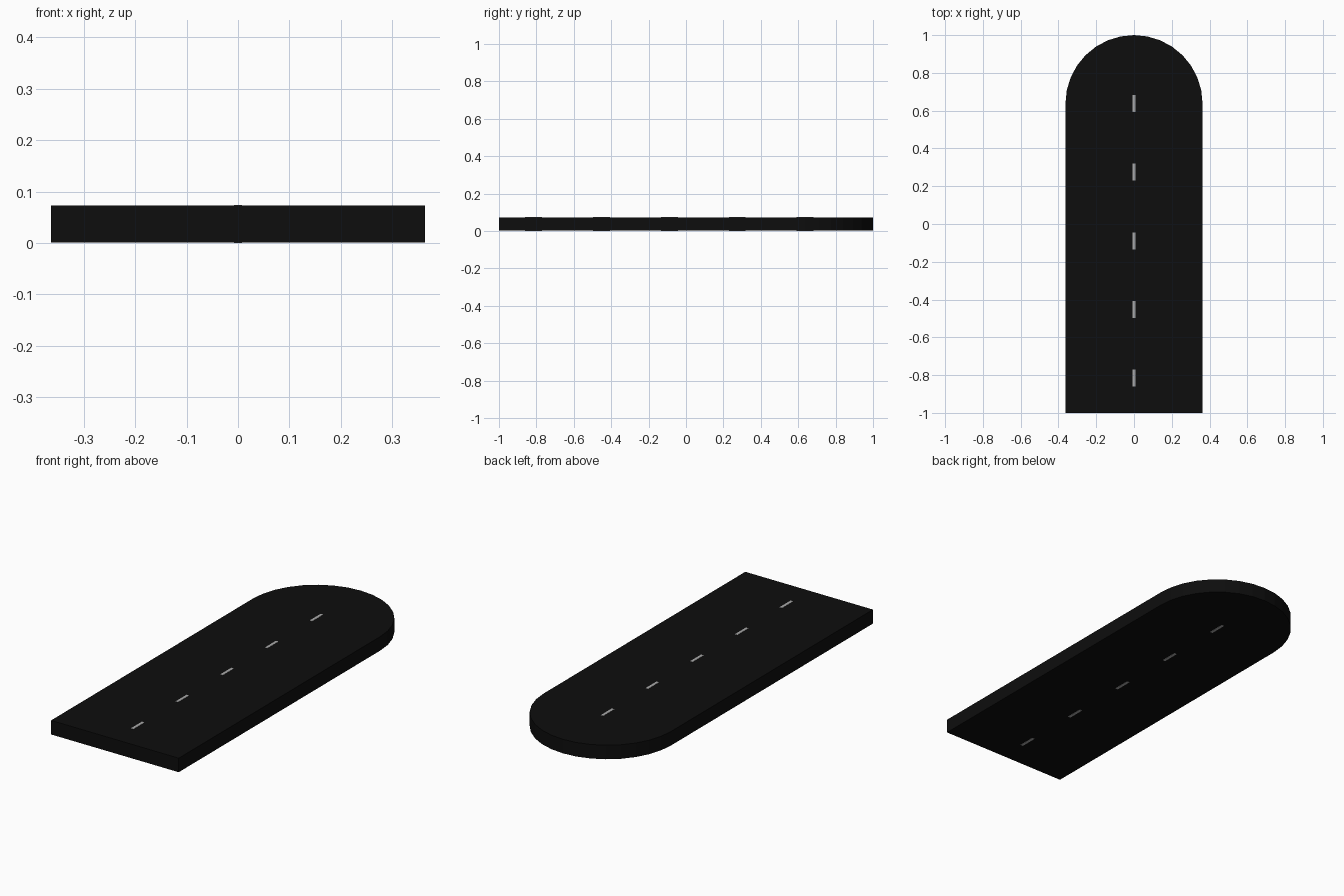
import bpy, bmesh, math

if "Cube" in bpy.data.objects:
    bpy.data.objects.remove(bpy.data.objects["Cube"])

HALF_W, HEIGHT, LIFT = 0.363, 0.074, 0.001


def material(name, value):
    m = bpy.data.materials.new(name)
    m.diffuse_color = (value, value, value, 1)
    m.use_nodes = True
    m.node_tree.nodes["Principled BSDF"].inputs["Base Color"].default_value = m.diffuse_color
    return m


def prism(name, outline, z0, z1, mat):
    """Extrude a closed XY outline from z0 to z1."""
    bm = bmesh.new()
    face = bm.faces.new([bm.verts.new((x, y, z0)) for x, y in outline])
    ext = bmesh.ops.extrude_face_region(bm, geom=[face])
    for v in ext["geom"]:
        if isinstance(v, bmesh.types.BMVert):
            v.co.z = z1
    bmesh.ops.recalc_face_normals(bm, faces=bm.faces)
    mesh = bpy.data.meshes.new(name)
    bm.to_mesh(mesh)
    bm.free()
    mesh.materials.append(mat)
    ob = bpy.data.objects.new(name, mesh)
    bpy.context.collection.objects.link(ob)
    return ob


asphalt = material("asphalt", 0.004)
paint = material("road_paint", 0.4)

# Road slab: straight sides, square front end, round back end
cy, n = 1 - HALF_W, 16
outline = [(-HALF_W, -1), (HALF_W, -1)]
outline += [(HALF_W * math.cos(math.pi * i / n), cy + HALF_W * math.sin(math.pi * i / n))
            for i in range(n + 1)]
prism("road_slab", outline, LIFT, HEIGHT - LIFT, asphalt)

# Centre line dashes, showing on the top and underside
for i in range(5):
    y = 0.637 - 0.363 * i
    w, l = 0.0075, 0.045
    prism(f"lane_dash_{i + 1}", [(-w, y - l), (w, y - l), (w, y + l), (-w, y + l)],
          0, HEIGHT, paint)
